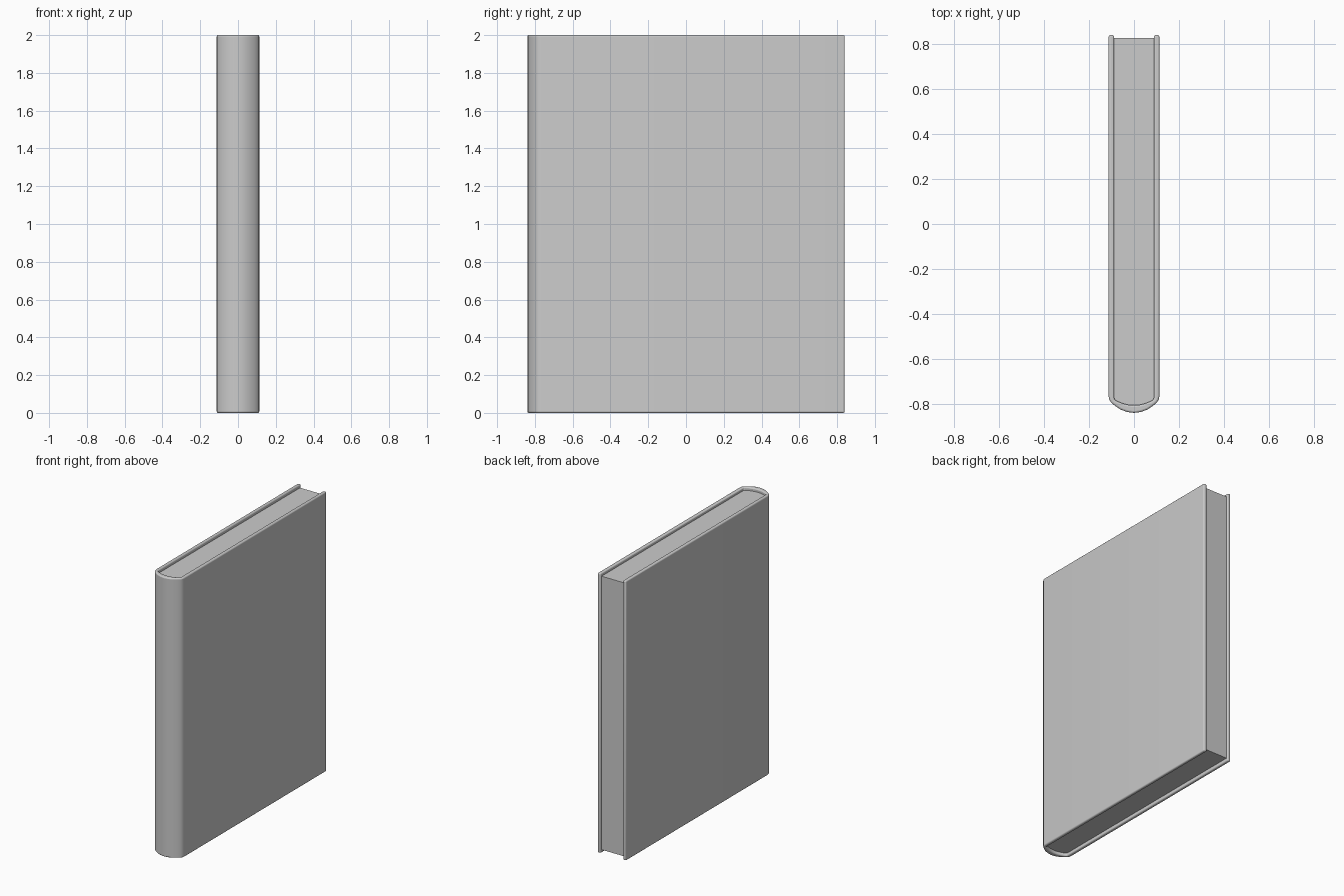
import bpy, bmesh

if "Cube" in bpy.data.objects:
    bpy.data.objects.remove(bpy.data.objects["Cube"])


def prism(name, outline, z0, z1):
    """Extrude a closed XY outline upward into a smooth-by-angle solid."""
    bm = bmesh.new()
    face = bm.faces.new([bm.verts.new((x, y, z0)) for x, y in outline])
    ext = bmesh.ops.extrude_face_region(bm, geom=[face])
    top = [v for v in ext["geom"] if isinstance(v, bmesh.types.BMVert)]
    bmesh.ops.translate(bm, verts=top, vec=(0, 0, z1 - z0))
    bmesh.ops.recalc_face_normals(bm, faces=bm.faces)
    mesh = bpy.data.meshes.new(name)
    bm.to_mesh(mesh)
    bm.free()
    obj = bpy.data.objects.new(name, mesh)
    bpy.context.collection.objects.link(obj)
    bpy.ops.object.select_all(action='DESELECT')
    obj.select_set(True)
    bpy.context.view_layer.objects.active = obj
    bpy.ops.object.shade_smooth_by_angle(angle=0.7)
    return obj


def mirrored(half):
    """Mirror a path that runs from the fore-edge to the spine centre."""
    return half + [(-x, y) for x, y in reversed(half[:-1])]


# Half sections of the rounded spine, outside and inside
outer = mirrored([(0.113, 0.84), (0.113, -0.765), (0.11, -0.781), (0.102, -0.794),
                  (0.085, -0.808), (0.06, -0.825), (0.03, -0.836), (0, -0.84)])
inner = mirrored([(0.088, 0.84), (0.088, -0.78), (0.075, -0.788),
                  (0.05, -0.798), (0.025, -0.804), (0, -0.806)])

# Wrap-around cover with softened rims
cover = prism("cover", outer + inner[::-1], 0, 2)
bevel = cover.modifiers.new("soft_rim", 'BEVEL')
bevel.width = 0.008
bevel.segments = 3
bevel.limit_method = 'ANGLE'
bevel.angle_limit = 0.9

# Page block, set slightly inside the cover
pages = prism("pages", [(x, min(y, 0.828)) for x, y in inner], 0.022, 1.978)
